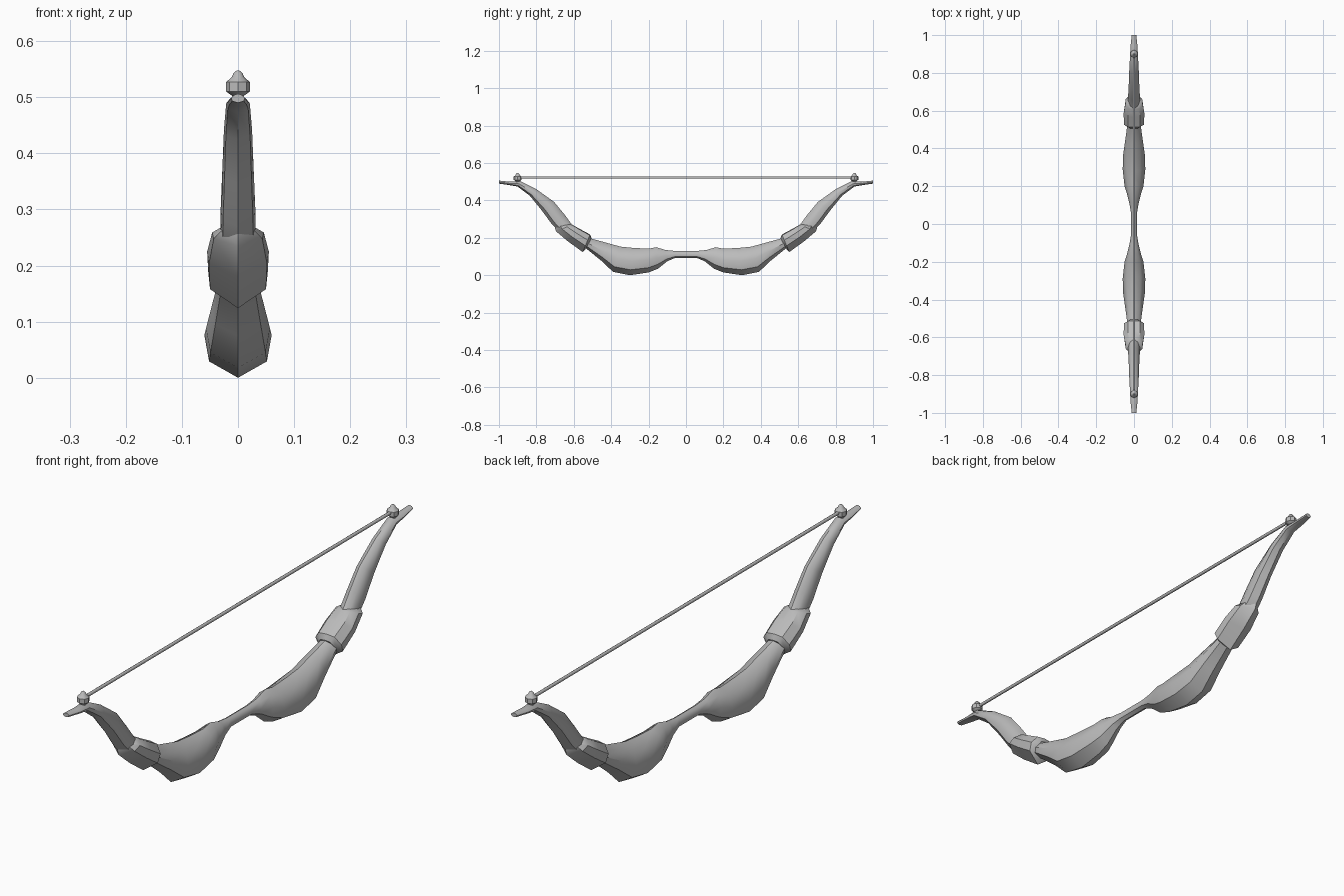
import bpy, bmesh, math
from mathutils import Vector

cube = bpy.data.objects.get("Cube")
if cube:
    bpy.data.objects.remove(cube, do_unlink=True)

grey = bpy.data.materials.new("plain_grey")
grey.use_nodes = True
grey.diffuse_color = (0.5, 0.5, 0.5, 1)
grey.node_tree.nodes["Principled BSDF"].inputs["Base Color"].default_value = (0.5, 0.5, 0.5, 1)


def finish(bm, name, angle=38):
    bmesh.ops.recalc_face_normals(bm, faces=bm.faces)
    mesh = bpy.data.meshes.new(name)
    bm.to_mesh(mesh)
    bm.free()
    mesh.materials.append(grey)
    obj = bpy.data.objects.new(name, mesh)
    bpy.context.collection.objects.link(obj)
    bpy.ops.object.select_all(action="DESELECT")
    obj.select_set(True)
    bpy.context.view_layer.objects.active = obj
    bpy.ops.object.shade_smooth_by_angle(angle=math.radians(angle))
    return obj


def loft(name, sections, shape):
    """Skin rings; a section is (top y, top z, belly y, belly z, half width)."""
    bm = bmesh.new()
    outline = shape + [(-x, t) for x, t in reversed(shape) if x > 0]
    rings = []
    for ty, tz, by, bz, w in sections:
        top, belly = Vector((0, ty, tz)), Vector((0, by, bz))
        rings.append([bm.verts.new(belly.lerp(top, t) + Vector((x * w, 0, 0)))
                      for x, t in outline])
    n = len(outline)
    for a, b in zip(rings, rings[1:]):
        for i in range(n):
            bm.faces.new((a[i], a[(i + 1) % n], b[(i + 1) % n], b[i]))
    bm.faces.new(rings[0])
    bm.faces.new(rings[-1])
    return finish(bm, name)


def flip(sections):
    return [(-ty, tz, -by, bz, w) for ty, tz, by, bz, w in reversed(sections)]


# Cross-section from the belly ridge up to the string side
limb_shape = [(0, 0), (0.86, 0.2), (1, 0.52), (0.62, 0.86), (0, 1)]
sleeve_shape = [(0, 0), (0.94, 0.36), (1, 0.68), (0.6, 0.96), (0, 1)]

# Bow body: grip, swollen lower limb, slim upper limb, flat tip
half = [
    (0.06, 0.13, 0.06, 0.092, 0.016),
    (0.11, 0.135, 0.10, 0.075, 0.024),
    (0.16, 0.15, 0.15, 0.035, 0.036),
    (0.20, 0.142, 0.20, 0.015, 0.05),
    (0.28, 0.146, 0.30, 0.0, 0.06),
    (0.35, 0.153, 0.39, 0.018, 0.057),
    (0.43, 0.175, 0.45, 0.075, 0.047),
    (0.51, 0.197, 0.53, 0.14, 0.036),
    (0.60, 0.258, 0.66, 0.215, 0.032),
    (0.65, 0.325, 0.715, 0.27, 0.031),
    (0.705, 0.392, 0.77, 0.345, 0.028),
    (0.80, 0.46, 0.835, 0.425, 0.025),
    (0.885, 0.503, 0.90, 0.474, 0.021),
    (0.94, 0.50, 0.95, 0.483, 0.018),
    (1.0, 0.506, 1.0, 0.49, 0.012),
]
loft("bow_body", flip(half) + half, limb_shape)

# Sleeves wrapped round the limbs
sleeve = [
    (0.505, 0.198, 0.54, 0.135, 0.034),
    (0.513, 0.218, 0.552, 0.124, 0.053),
    (0.565, 0.246, 0.63, 0.18, 0.055),
    (0.607, 0.27, 0.695, 0.235, 0.046),
    (0.618, 0.273, 0.702, 0.258, 0.03),
]
loft("back_sleeve", sleeve, sleeve_shape)
loft("front_sleeve", flip(sleeve), sleeve_shape)


def lathe(name, y, profile, sides=8):
    bm = bmesh.new()
    rings = []
    for r, z in profile:
        rings.append([bm.verts.new((r * math.cos(a), y + r * math.sin(a), z))
                      for a in (math.tau * i / sides for i in range(sides))])
    for a, b in zip(rings, rings[1:]):
        for i in range(sides):
            j = (i + 1) % sides
            bm.faces.new((a[i], a[j], b[j], b[i]))
    bm.faces.new(rings[0])
    bm.faces.new(rings[-1])
    return finish(bm, name)


# String knobs near the tips
knob = [(0.016, 0.488), (0.01, 0.502), (0.021, 0.51), (0.021, 0.527),
        (0.011, 0.536), (0.008, 0.543), (0.002, 0.548)]
lathe("back_knob", 0.9, knob)
lathe("front_knob", -0.9, knob)

# Bow string
bpy.ops.mesh.primitive_cylinder_add(vertices=8, radius=0.006, depth=1.8,
                                    location=(0, 0, 0.522), rotation=(math.pi / 2, 0, 0))
string = bpy.context.object
string.name = "bow_string"
string.data.materials.append(grey)
bpy.ops.object.shade_smooth_by_angle(angle=math.radians(50))
